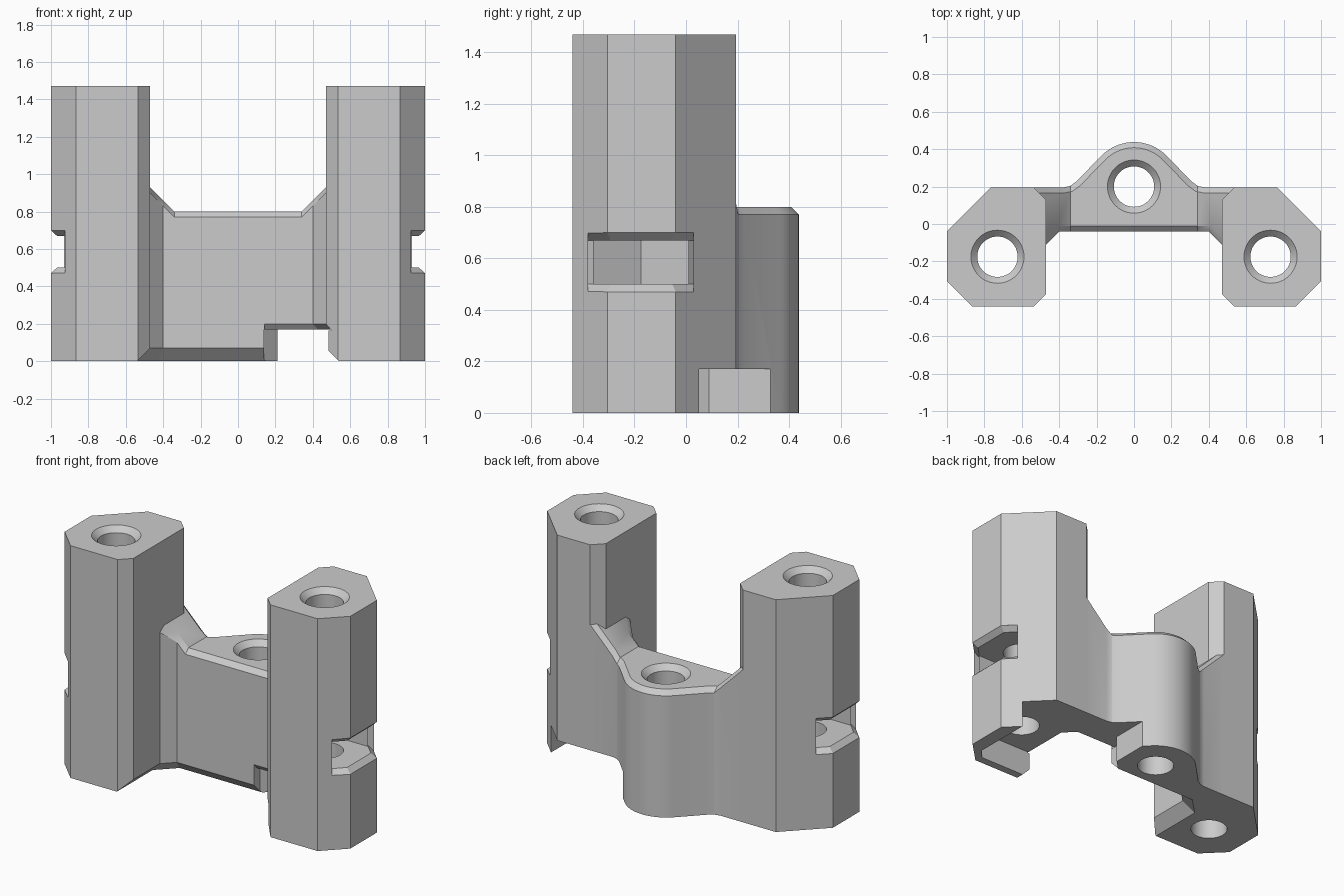
import bpy, bmesh, math
from mathutils import Vector

cube = bpy.data.objects.get("Cube")
if cube:
    bpy.data.objects.remove(cube, do_unlink=True)

grey = bpy.data.materials.new("plain_grey")
grey.use_nodes = True
COLOR = (0.6, 0.6, 0.6, 1)
grey.diffuse_color = COLOR
grey.node_tree.nodes["Principled BSDF"].inputs["Base Color"].default_value = COLOR

HEIGHT, BACK = 1.47, 0.195
HOLE_X, HOLE_Y = 0.73, -0.175


def loft(name, sections, finish=None):
    """Solid through plan outlines stacked at given heights."""
    bm = bmesh.new()
    rings = [[bm.verts.new((x, y, z)) for x, y in pts] for z, pts in sections]
    for low, high in zip(rings, rings[1:]):
        n = len(low)
        for i in range(n):
            j = (i + 1) % n
            bm.faces.new((low[i], low[j], high[j], high[i]))
    bm.faces.new(rings[0][::-1])
    bm.faces.new(rings[-1])
    if finish:
        finish(bm)
    bmesh.ops.recalc_face_normals(bm, faces=bm.faces)
    mesh = bpy.data.meshes.new(name)
    bm.to_mesh(mesh)
    bm.free()
    mesh.materials.append(grey)
    obj = bpy.data.objects.new(name, mesh)
    bpy.context.collection.objects.link(obj)
    return obj


def flip(pts):
    return [(-x, y) for x, y in reversed(pts)]


def inset(pts, d):
    """Offset a counter-clockwise outline inwards."""
    out = []
    for i, p in enumerate(pts):
        p = Vector(p)
        a = (p - Vector(pts[i - 1])).normalized()
        b = (Vector(pts[(i + 1) % len(pts)]) - p).normalized()
        na, nb = Vector((-a.y, a.x)), Vector((-b.y, b.x))
        out.append(tuple(p + (na + nb) * d / (1 + na.dot(nb))))
    return out


def circle(cx, cy, r, n=48):
    return [(cx + r * math.cos(math.tau * i / n), cy + r * math.sin(math.tau * i / n))
            for i in range(n)]


def combine(body, tool, operation):
    tool.hide_render = True
    mod = body.modifiers.new(tool.name, "BOOLEAN")
    mod.operation, mod.object, mod.solver = operation, tool, "EXACT"
    bpy.context.view_layer.objects.active = body
    bpy.ops.object.modifier_apply(modifier=mod.name)
    bpy.data.objects.remove(tool, do_unlink=True)


# Bridge: bulged plate whose rim is chamfered and ramps up at both ends
half = [(0.6, -0.11), (0.6, BACK), (0.38, BACK), (0.342, 0.203), (0.31, 0.226)]
arc = [(0.243 * math.cos(math.radians(a)), BACK + 0.243 * math.sin(math.radians(a)))
       for a in range(45, 136, 5)]
front = [(-0.47, -0.11), (-0.40, -0.04), (0.40, -0.04), (0.47, -0.11)]
plan = front + half + arc + flip(half)


def ramp_ends(bm):
    for x in (-0.34, 0.34):
        bmesh.ops.bisect_plane(bm, geom=bm.verts[:] + bm.edges[:] + bm.faces[:],
                               plane_co=(x, 0, 0), plane_no=(1, 0, 0))
    for v in bm.verts:
        if v.co.z > 0.5:
            v.co.z += max(0, abs(v.co.x) - 0.34)


body = loft("bracket_body", [(0, plan), (0.77, plan), (0.80, inset(plan, 0.03))], ramp_ends)

# Columns
column = [(0.47, -0.375), (0.535, -0.44), (0.865, -0.44), (1.0, -0.305),
          (1.0, -0.04), (0.765, BACK), (0.535, BACK), (0.47, 0.13)]
for name, pts in (("left_column", column), ("right_column", flip(column))):
    combine(body, loft(name, [(0, pts), (HEIGHT, pts)]), "UNION")

# Chamfer under the front opening
def opening(d):
    side = [(0.47 + d, -0.11 + d * 0.41), (0.47 + d, -0.6)]
    mid = (0.40 + d * 0.41, -0.04 + d)
    return [flip(side)[0], flip(side)[1], (-mid[0], mid[1]), mid] + side


combine(body, loft("bottom_chamfer_cutter", [(-0.02, opening(0.09)), (0.07, opening(0))]),
        "DIFFERENCE")

# Channel under the left column, with a flared mouth at the front
channel = [(0.14, -0.39), (0.855, -0.39), (0.91, -0.33), (0.91, 0.6),
           (0.21, 0.6), (0.21, 0.09), (0.14, 0.02)]
combine(body, loft("channel_cutter", [(-0.05, channel), (0.17, channel)]), "DIFFERENCE")
mouth = [[(0.141, -0.6), (0.47 + d, -0.6), (0.47 + d, -0.11 + d), (0.40 + d, -0.04 + d),
          (0.141, -0.04 + d)] for d in (0.03, 0)]
combine(body, loft("mouth_cutter", [(0.165, mouth[0]), (0.20, mouth[1])]), "DIFFERENCE")

# Vertical screw holes with countersunk tops
for name, x, y, top in (("left", HOLE_X, HOLE_Y, HEIGHT), ("right", -HOLE_X, HOLE_Y, HEIGHT),
                        ("middle", 0, 0.2, 0.80)):
    small, large = circle(x, y, 0.108), circle(x, y, 0.172)
    combine(body, loft(name + "_hole_cutter",
                       [(-0.1, small), (top - 0.034, small), (top + 0.03, large)]), "DIFFERENCE")

# Hexagonal nut slots open to the outer sides, with chamfered rims
R = 0.185
slot = [(HOLE_X - R * 1.155, HOLE_Y), (HOLE_X - R * 0.577, HOLE_Y - R), (1.1, HOLE_Y - R),
        (1.1, HOLE_Y + R), (HOLE_X - R * 0.577, HOLE_Y + R)]


def rim(d):
    w = R + 0.02
    x = 0.928 - d * 1.41
    return [(1.1, HOLE_Y - w), (1.1, HOLE_Y + w), (x, HOLE_Y + w),
            (1 - d, -0.04 - d * 0.41), (1 - d, -0.305 + d * 0.41), (x, HOLE_Y - w)]


for name, turn in (("left", list), ("right", flip)):
    s = turn(slot)
    outer, inner = turn(rim(0)), turn(rim(0.032))
    combine(body, loft(name + "_slot_cutter", [(0.50, s), (0.67, s)]), "DIFFERENCE")
    combine(body, loft(name + "_rim_cutter",
                       [(0.47, outer), (0.50, inner), (0.67, inner), (0.70, outer)]), "DIFFERENCE")

# Smooth the round walls, keep the chamfers crisp
bpy.ops.object.select_all(action="DESELECT")
body.select_set(True)
bpy.context.view_layer.objects.active = body
bpy.ops.object.shade_smooth_by_angle(angle=math.radians(25))
